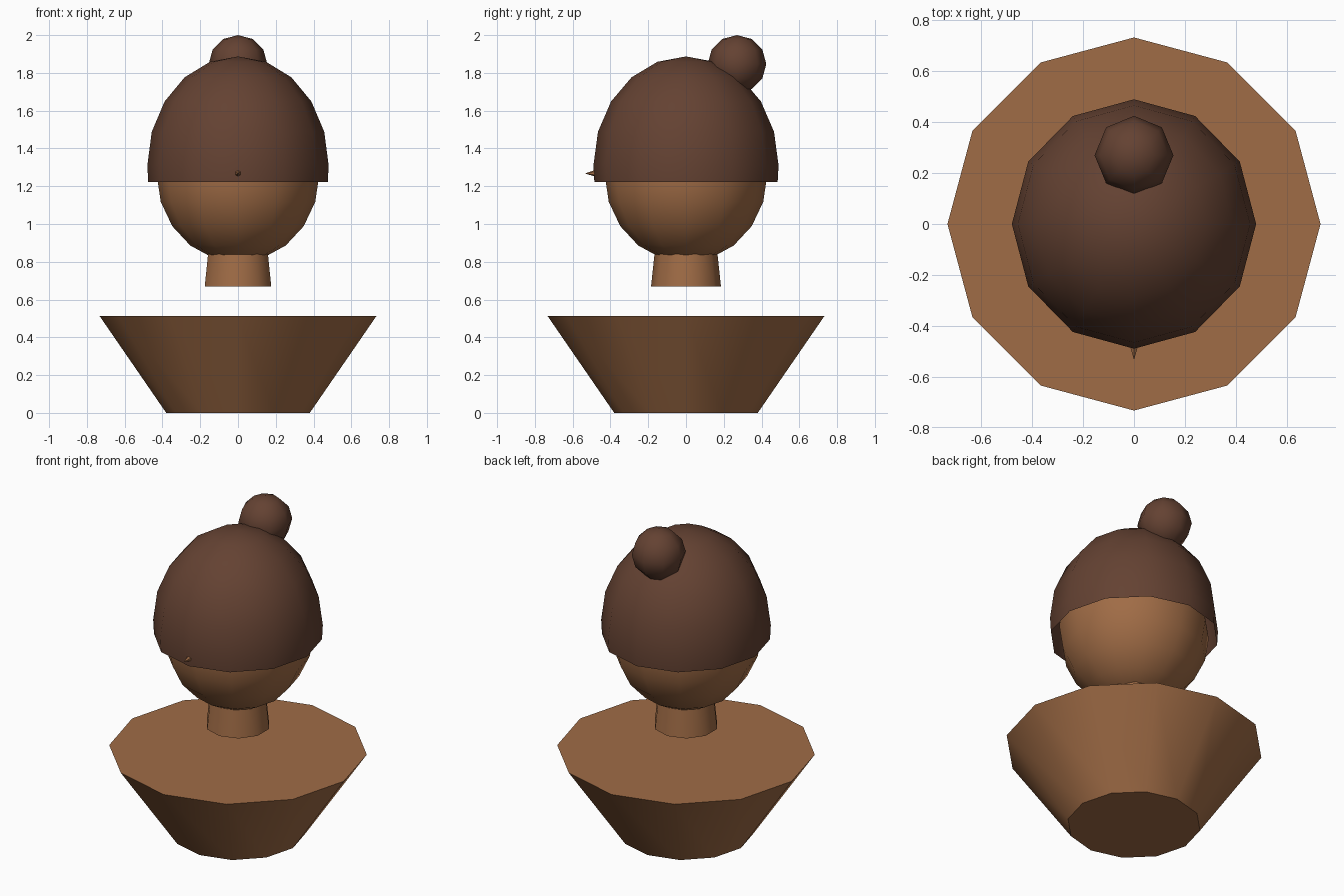
import bpy, bmesh, math
from mathutils import Matrix, Vector

if "Cube" in bpy.data.objects:
    bpy.data.objects.remove(bpy.data.objects["Cube"])


def material(name, rgb):
    m = bpy.data.materials.new(name)
    m.diffuse_color = (*rgb, 1)
    m.use_nodes = True
    m.node_tree.nodes["Principled BSDF"].inputs["Base Color"].default_value = m.diffuse_color
    return m


SKIN = material("warm_skin", (0.352, 0.150, 0.061))
HAIR = material("dark_brown_hair", (0.127, 0.054, 0.032))


def finish(name, bm, mat, angle=50):
    bmesh.ops.recalc_face_normals(bm, faces=bm.faces)
    mesh = bpy.data.meshes.new(name)
    bm.to_mesh(mesh)
    bm.free()
    mesh.materials.append(mat)
    obj = bpy.data.objects.new(name, mesh)
    bpy.context.collection.objects.link(obj)
    bpy.ops.object.select_all(action='DESELECT')
    obj.select_set(True)
    bpy.context.view_layer.objects.active = obj
    bpy.ops.object.shade_smooth_by_angle(angle=math.radians(angle))
    return obj


def cone(name, mat, sides, r_low, r_high, z_low, z_high):
    bm = bmesh.new()
    bmesh.ops.create_cone(bm, cap_ends=True, segments=sides, radius1=r_low,
                          radius2=r_high, depth=z_high - z_low,
                          matrix=Matrix.Translation((0, 0, (z_low + z_high) / 2)))
    return finish(name, bm, mat)


def ellipsoid(center, radii, sides, rings):
    bm = bmesh.new()
    bmesh.ops.create_uvsphere(bm, u_segments=sides, v_segments=rings, radius=1)
    bmesh.ops.scale(bm, vec=Vector(radii), verts=bm.verts)
    bmesh.ops.translate(bm, vec=Vector(center), verts=bm.verts)
    return bm


# Shoulders and neck
cone("shoulders", SKIN, 12, 0.38, 0.733, 0, 0.513)
cone("neck", SKIN, 10, 0.185, 0.155, 0.67, 0.95)

# Head
finish("head", ellipsoid((0, 0, 1.26), (0.43, 0.43, 0.462), 12, 10), SKIN)

# Hair: open half shell with a short, nearly straight skirt
bm = ellipsoid((0, 0, 1.31), (0.48, 0.49, 0.577), 12, 10)
bmesh.ops.delete(bm, geom=[v for v in bm.verts if v.co.z < 1.30], context='VERTS')
rim = [e for e in bm.edges if e.is_boundary]
skirt = bmesh.ops.extrude_edge_only(bm, edges=rim)["geom"]
for v in skirt:
    if isinstance(v, bmesh.types.BMVert):
        v.co = (v.co.x * 0.99, v.co.y * 0.99, 1.222)
finish("hair", bm, HAIR)

# Hair bun
finish("hair_bun", ellipsoid((0, 0.27, 1.847), (0.155, 0.155, 0.153), 8, 6), HAIR)

# Nose: small cone pointing forward, poking through the hair
bm = bmesh.new()
bmesh.ops.create_cone(bm, cap_ends=True, segments=6, radius1=0.045, radius2=0, depth=0.14,
                      matrix=Matrix.Translation((0, -0.465, 1.268))
                      @ Matrix.Rotation(math.pi / 2, 4, 'X'))
finish("nose", bm, SKIN)
